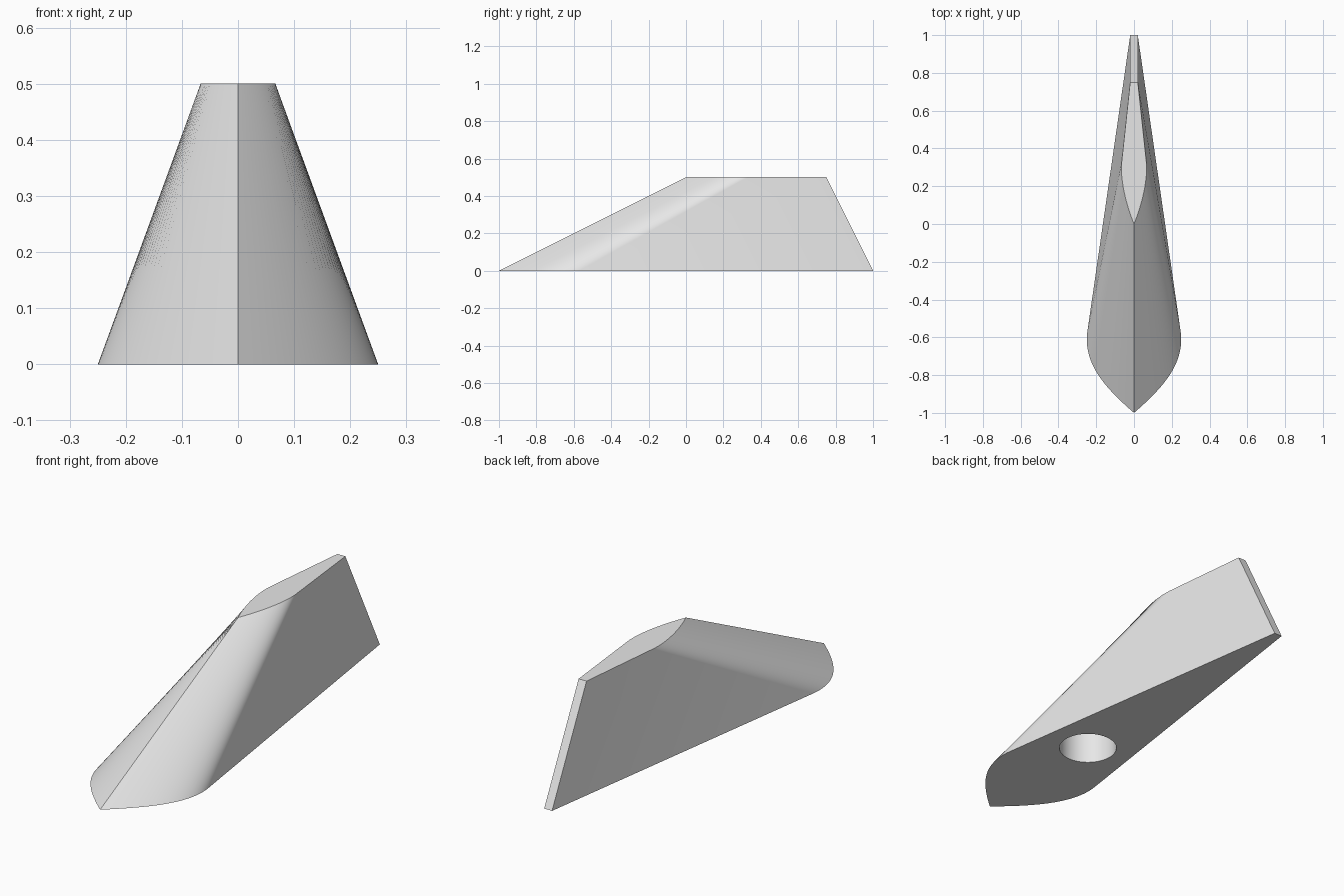
import bpy
import bmesh
from math import radians
from mathutils import Vector
from mathutils.geometry import interpolate_bezier

cube = bpy.data.objects.get("Cube")
if cube:
    bpy.data.objects.remove(cube, do_unlink=True)

# Single plain grey
grey = bpy.data.materials.new("light_grey")
grey.use_nodes = True
colour = (0.8, 0.8, 0.8, 1)
grey.diffuse_color = colour
grey.node_tree.nodes["Principled BSDF"].inputs["Base Color"].default_value = colour


def fin_outline(points, tail, z):
    """Closed teardrop: curved nose on the left, straight flank, then mirrored."""
    nose = interpolate_bezier(*[Vector((x, y, z)) for x, y in points], 32)
    half = [Vector(p) for p in nose] + [Vector((*tail, z))]
    return half + [Vector((-p.x, p.y, p.z)) for p in reversed(half[1:])]


# Fin body lofted between a wide base and a narrow top
base = fin_outline([(0, -1), (0.15, -0.87), (0.27, -0.74), (0.247, -0.57)], (0.02, 1), 0)
top = fin_outline([(0, 0), (0.045, 0.11), (0.074, 0.24), (0.065, 0.33)], (0.02, 0.75), 0.5)
bm = bmesh.new()
low = [bm.verts.new(p) for p in base]
high = [bm.verts.new(p) for p in top]
bm.faces.new(low)
bm.faces.new(high)
for i in range(len(low)):
    j = (i + 1) % len(low)
    bm.faces.new((low[i], low[j], high[j], high[i]))
bmesh.ops.recalc_face_normals(bm, faces=bm.faces)
mesh = bpy.data.meshes.new("fin_body")
bm.to_mesh(mesh)
bm.free()
mesh.materials.append(grey)
fin = bpy.data.objects.new("fin_body", mesh)
bpy.context.collection.objects.link(fin)

# Round blind socket in the underside
depth = 0.2
bpy.ops.mesh.primitive_cylinder_add(vertices=64, radius=0.127, depth=2 * depth,
                                    location=(0, -0.32, 0))
cutter = bpy.context.object
cutter.name = "socket_cutter"
cutter.hide_render = True
cutter.data.materials.append(grey)
cut = fin.modifiers.new("socket", 'BOOLEAN')
cut.operation = 'DIFFERENCE'
cut.solver = 'EXACT'
cut.object = cutter

# Apply the cut, drop the helper and shade
bpy.ops.object.select_all(action='DESELECT')
fin.select_set(True)
bpy.context.view_layer.objects.active = fin
bpy.ops.object.modifier_apply(modifier=cut.name)
bpy.data.objects.remove(cutter, do_unlink=True)
bpy.ops.object.shade_smooth_by_angle(angle=radians(30))
